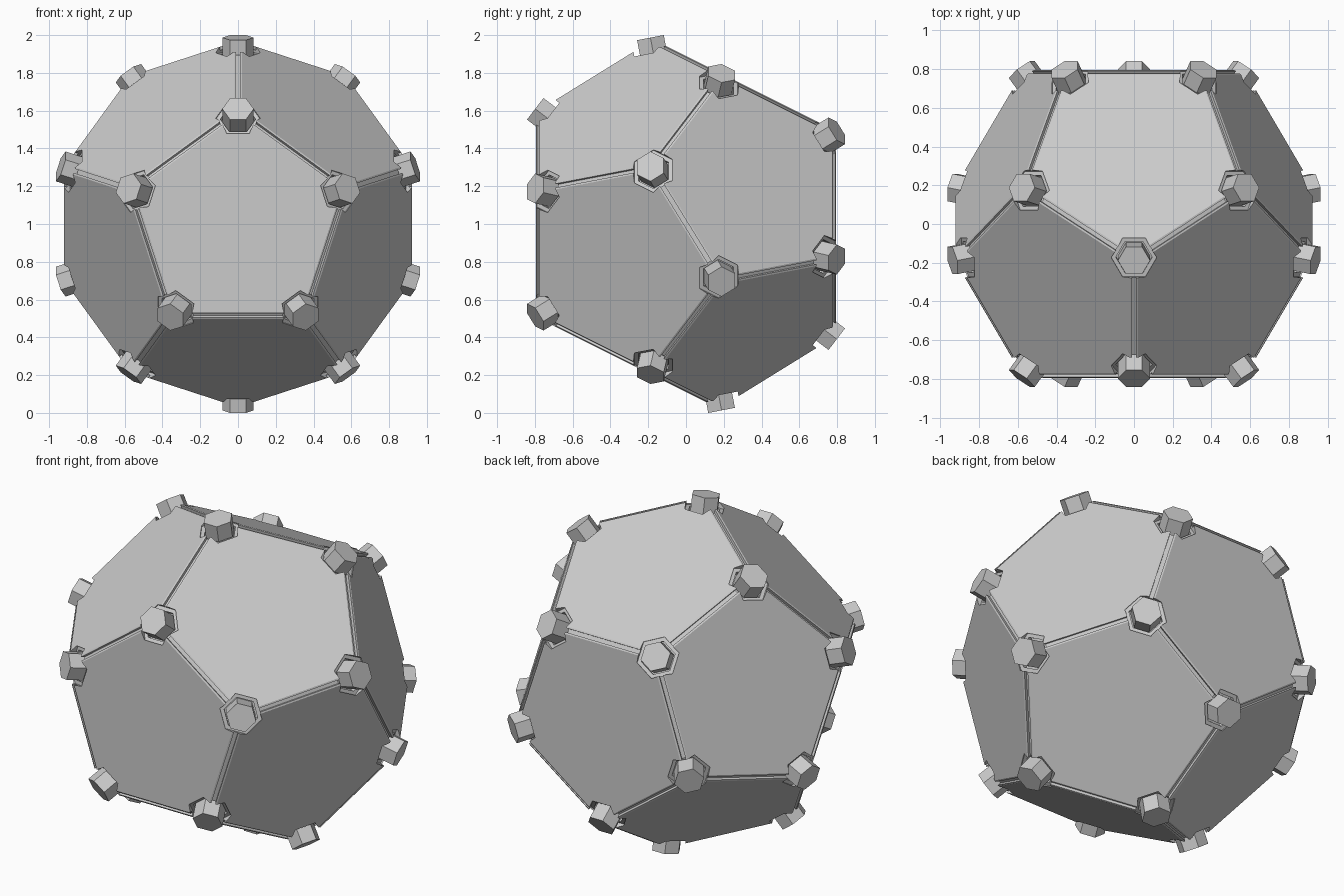
import bpy, bmesh, math
from mathutils import Vector

if "Cube" in bpy.data.objects:
    bpy.data.objects.remove(bpy.data.objects["Cube"])

CENTRE = Vector((0, 0, 1))
INRADIUS = 0.795
EDGE = INRADIUS / 1.11352
RING = 0.85065 * EDGE
PHI = (1 + 5 ** 0.5) / 2


def make_object(name, bm):
    bmesh.ops.recalc_face_normals(bm, faces=bm.faces[:])
    me = bpy.data.meshes.new(name)
    bm.to_mesh(me)
    bm.free()
    ob = bpy.data.objects.new(name, me)
    bpy.context.collection.objects.link(ob)
    return ob


def add_prism(bm, lower, upper):
    a = [bm.verts.new(p) for p in lower]
    b = [bm.verts.new(p) for p in upper]
    bm.faces.new(a[::-1])
    bm.faces.new(b)
    n = len(a)
    for i in range(n):
        bm.faces.new((a[i], a[(i + 1) % n], b[(i + 1) % n], b[i]))


def add_hex(bm, corner, neighbour, radius, d0, d1):
    # hexagonal prism along the corner axis, flats facing the edges
    axis = corner.normalized()
    along = neighbour - corner
    u = (along - axis * along.dot(axis)).normalized()
    w = axis.cross(u)
    ring = []
    for k in range(6):
        t = math.radians(30 + 60 * k)
        ring.append((u * math.cos(t) + w * math.sin(t)) * radius)
    add_prism(bm, [CENTRE + axis * d0 + p for p in ring],
              [CENTRE + axis * d1 + p for p in ring])


# dodecahedron corners with one face to the front
points = []
for k in range(5):
    t = math.radians(90 + 72 * k)
    for r, y in ((RING, -INRADIUS), (RING * PHI, -INRADIUS * (2 / PHI - 1))):
        p = Vector((r * math.cos(t), y, r * math.sin(t)))
        points += [p, -p]

edges = [(p, q) for i, p in enumerate(points) for q in points[i + 1:]
         if (p - q).length < EDGE * 1.1]
corners = [(p, next(q for q in points if 0.01 < (p - q).length < EDGE * 1.1))
           for p in points]

# body with chamfered edges
bm = bmesh.new()
for p in points:
    bm.verts.new(p + CENTRE)
bmesh.ops.convex_hull(bm, input=bm.verts[:])
bmesh.ops.dissolve_limit(bm, angle_limit=0.05, verts=bm.verts[:], edges=bm.edges[:])
bmesh.ops.bevel(bm, geom=bm.edges[:], offset=0.0247, offset_type='OFFSET',
                segments=1, affect='EDGES', profile=0.5)
body = make_object("panelled_body", bm)


def cut(bm):
    cutter = make_object("cutter", bm)
    cutter.hide_render = True
    mod = body.modifiers.new("cut", 'BOOLEAN')
    mod.operation = 'DIFFERENCE'
    mod.solver = 'EXACT'
    mod.object = cutter
    bpy.context.view_layer.objects.active = body
    bpy.ops.object.modifier_apply(modifier=mod.name)
    bpy.data.objects.remove(cutter, do_unlink=True)


# grooves along the edges
bm = bmesh.new()
for p, q in edges:
    mid = (p + q) / 2
    out = mid.normalized()
    along = (q - p).normalized()
    side = along.cross(out)
    half = EDGE / 2 - 0.09
    top, bottom = mid.length + 0.02, mid.length - 0.03
    section = [side * -0.011 + out * bottom, side * 0.011 + out * bottom,
               side * 0.011 + out * top, side * -0.011 + out * top]
    add_prism(bm, [CENTRE + s - along * half for s in section],
              [CENTRE + s + along * half for s in section])
cut(bm)

# stepped hexagonal sockets at the corners
for radius, depth in ((0.118, 0.914), (0.094, 0.885)):
    bm = bmesh.new()
    for p, q in corners:
        add_hex(bm, p, q, radius, depth, 1.1)
    cut(bm)

# hexagonal pegs
for i, (p, q) in enumerate(corners):
    bm = bmesh.new()
    add_hex(bm, p, q, 0.083, 0.88, 1.0045)
    make_object(f"corner_peg_{i + 1}", bm)
